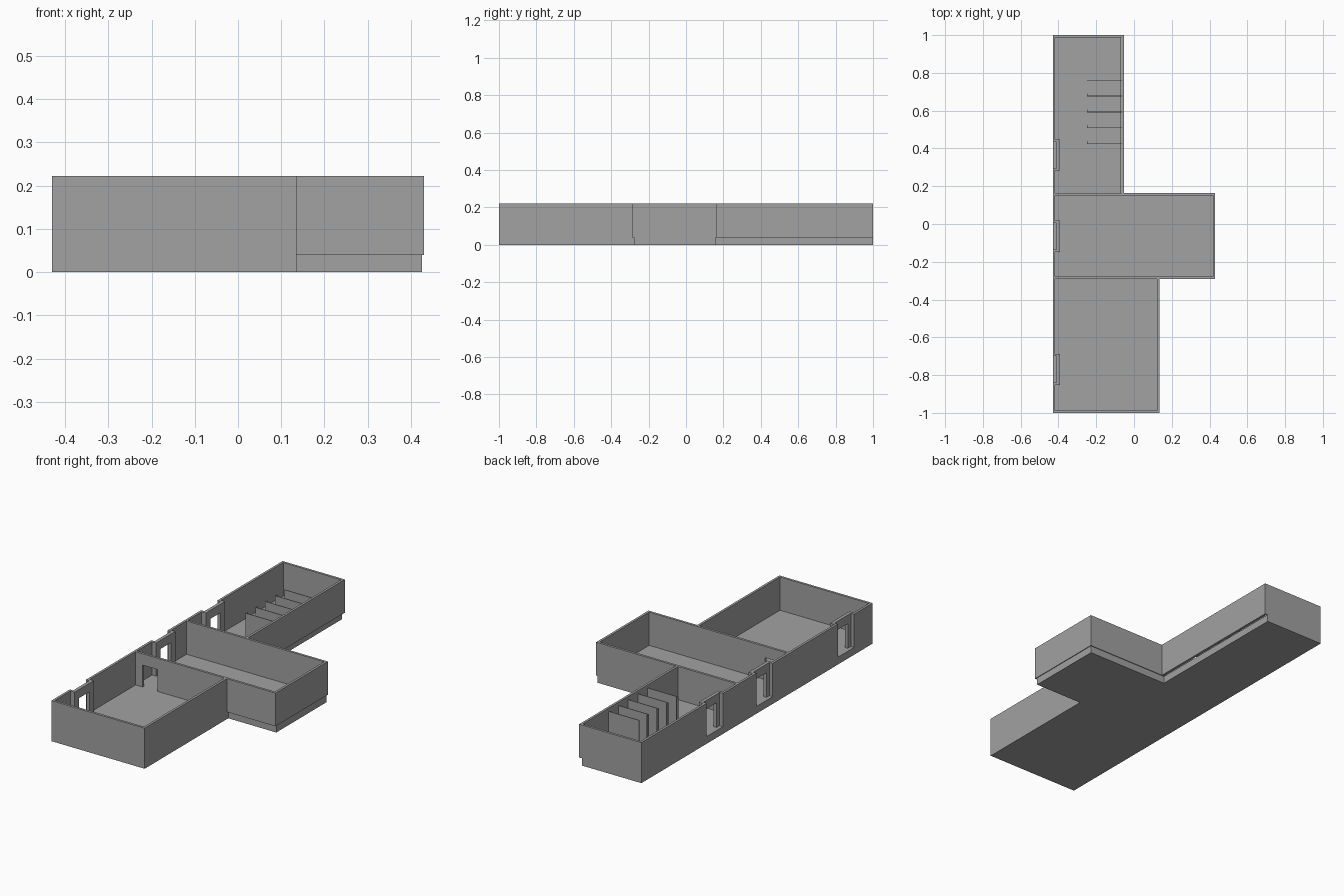
import bpy
import bmesh

cube = bpy.data.objects.get("Cube")
if cube:
    bpy.data.objects.remove(cube, do_unlink=True)

gray = bpy.data.materials.new("plain gray")
gray.use_nodes = True
GRAY = (0.36, 0.36, 0.36, 1)
gray.diffuse_color = GRAY
gray.node_tree.nodes["Principled BSDF"].inputs["Base Color"].default_value = GRAY

TOP = 0.222      # top of the walls
FLOOR = 0.04     # top of the floor slab
T = 0.013        # wall thickness
WEST, SOUTH, NORTH = -0.43, -1.0, 1.0


def build(name, boxes):
    """Make one object from boxes given as (x0, x1, y0, y1, z0, z1)."""
    bm = bmesh.new()
    for x0, x1, y0, y1, z0, z1 in boxes:
        v = [bm.verts.new((x, y, z)) for z in (z0, z1)
             for x, y in ((x0, y0), (x1, y0), (x1, y1), (x0, y1))]
        bm.faces.new(v[3::-1])
        bm.faces.new(v[4:])
        for i in range(4):
            j = (i + 1) % 4
            bm.faces.new((v[i], v[j], v[j + 4], v[i + 4]))
    mesh = bpy.data.meshes.new(name)
    bm.to_mesh(mesh)
    bm.free()
    mesh.materials.append(gray)
    obj = bpy.data.objects.new(name, mesh)
    bpy.context.collection.objects.link(obj)
    return obj


# Room limits
FRONT_E, MID_E, BACK_E = 0.135, 0.43, -0.053
MID_S, MID_N = -0.29, 0.163

# Floor slabs, slightly inset under the overhanging walls
build("front_floor", [(WEST, FRONT_E, SOUTH, MID_S + T, 0, FLOOR)])
build("middle_floor", [(WEST, MID_E - 0.004, MID_S + T, MID_N - 0.004, 0, FLOOR)])
build("back_floor", [(WEST, BACK_E - 0.017, MID_N - 0.004, NORTH, 0, FLOOR)])

# Front room
build("front_room_walls", [
    (WEST, FRONT_E, SOUTH, SOUTH + T, 0, TOP),
    (FRONT_E - T, FRONT_E, SOUTH, MID_S + T, 0, TOP),
])

# Partition with an inner doorway, running on as the middle room's south wall
DOOR_W, DOOR_E, DOOR_TOP = -0.375, -0.285, 0.16
build("south_partition", [
    (WEST, DOOR_W, MID_S, MID_S + T, FLOOR, TOP),
    (DOOR_W, DOOR_E, MID_S, MID_S + T, DOOR_TOP, TOP),
    (DOOR_E, MID_E, MID_S, MID_S + T, FLOOR, TOP),
])
build("north_partition", [(WEST, MID_E, MID_N - T, MID_N, FLOOR, TOP)])
build("middle_east_wall", [(MID_E - T, MID_E, MID_S, MID_N, FLOOR, TOP)])

# Back room
build("back_room_walls", [
    (BACK_E - T, BACK_E, MID_N - T, NORTH, FLOOR, TOP),
    (WEST, BACK_E, NORTH - T, NORTH, FLOOR, TOP),
])

# West wall, broken by three recessed doorways
HALF_RECESS, HALF_DOOR, LINTEL = 0.07, 0.044, 0.175
IN0, IN1 = -0.41, -0.392
start = SOUTH
wall, entries = [], []
for c in (-0.77, -0.065, 0.365):
    s, n = c - HALF_RECESS, c + HALF_RECESS
    wall.append((WEST, WEST + T, start, s, 0, TOP))
    start = n
    entries += [
        (WEST, IN1, s - T, s, FLOOR, TOP),
        (WEST, IN1, n, n + T, FLOOR, TOP),
        (IN0, IN1, s, c - HALF_DOOR, FLOOR, TOP),
        (IN0, IN1, c + HALF_DOOR, n, FLOOR, TOP),
        (IN0, IN1, c - HALF_DOOR, c + HALF_DOOR, LINTEL, TOP),
    ]
wall.append((WEST, WEST + T, start, NORTH, 0, TOP))
build("west_wall", wall)
build("recessed_doorways", entries)

# Stall dividers in the back room, all but the last with a short return
STALL_W, STALL_TOP, THIN = -0.25, 0.205, 0.004
stalls = []
for i in range(5):
    y = 0.425 + i * 0.084
    stalls.append((STALL_W, BACK_E - T, y - THIN / 2, y + THIN / 2, FLOOR, STALL_TOP))
    if i < 4:
        stalls.append((STALL_W, STALL_W + THIN, y, y + 0.014, FLOOR, STALL_TOP))
build("stall_dividers", stalls)
